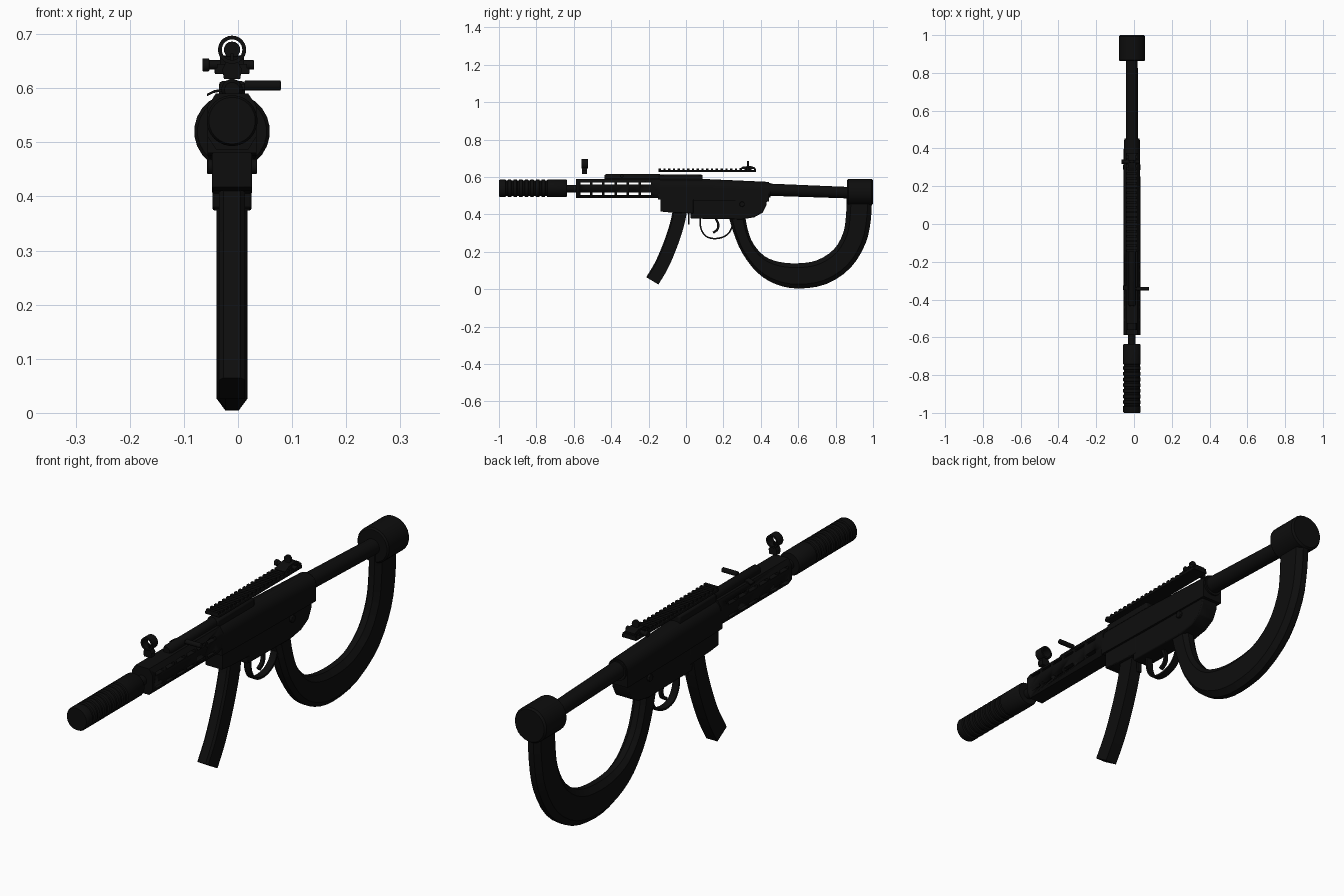
import bpy, bmesh, math
from mathutils import Vector

if "Cube" in bpy.data.objects:
    bpy.data.objects.remove(bpy.data.objects["Cube"])

CX = -0.011  # the body sits slightly left of the centre line
black = bpy.data.materials.new("matte_black")
black.diffuse_color = (0.004, 0.004, 0.004, 1)
black.use_nodes = True
black.node_tree.nodes["Principled BSDF"].inputs["Base Color"].default_value = black.diffuse_color


def finish(name, bm, smooth=True, bevel=0):
    bmesh.ops.recalc_face_normals(bm, faces=bm.faces)
    me = bpy.data.meshes.new(name)
    bm.to_mesh(me)
    bm.free()
    ob = bpy.data.objects.new(name, me)
    bpy.context.collection.objects.link(ob)
    me.materials.append(black)
    if bevel:
        mod = ob.modifiers.new("bevel", 'BEVEL')
        mod.width, mod.segments, mod.limit_method = bevel, 2, 'ANGLE'
    if smooth:
        bpy.ops.object.select_all(action='DESELECT')
        ob.select_set(True)
        bpy.context.view_layer.objects.active = ob
        bpy.ops.object.shade_smooth_by_angle(angle=math.radians(35))
    return ob


def loft(name, rings, smooth=True, bevel=0, closed=False):
    """Skin a list of equal point rings, capping the ends unless closed."""
    bm = bmesh.new()
    vs = [[bm.verts.new(p) for p in r] for r in rings]
    n = len(rings[0])
    pairs = list(zip(vs, vs[1:])) + ([(vs[-1], vs[0])] if closed else [])
    for a, b in pairs:
        for i in range(n):
            bm.faces.new((a[i], a[(i + 1) % n], b[(i + 1) % n], b[i]))
    if not closed:
        bm.faces.new(vs[0])
        bm.faces.new(vs[-1])
    return finish(name, bm, smooth, bevel)


def lathe(name, prof, n=28, x=CX):
    """Round part along y; profile entries are (y, z centre, radius)."""
    t = [2 * math.pi * (i + .5) / n for i in range(n)]
    return loft(name, [[(x + r * math.cos(a), y, z + r * math.sin(a)) for a in t]
                       for y, z, r in prof])


def side(name, pts, half, x=CX, bevel=0):
    """Extrude a (y, z) outline sideways."""
    return loft(name, [[(x + s * half, y, z) for y, z in pts] for s in (-1, 1)], bevel=bevel)


def box(name, x0, x1, y0, y1, z0, z1, bevel=0):
    return side(name, [(y0, z0), (y1, z0), (y1, z1), (y0, z1)], (x1 - x0) / 2, (x0 + x1) / 2, bevel)


def cross_tube(name, x0, x1, y, z, r, n=16):
    pts = [(y + r * math.cos(2 * math.pi * i / n), z + r * math.sin(2 * math.pi * i / n)) for i in range(n)]
    return side(name, pts, (x1 - x0) / 2, (x0 + x1) / 2, 0.002)


def strip(name, path, thick, half):
    """Thin band of constant thickness following a (y, z) path."""
    rings = []
    for i, (y, z) in enumerate(path):
        a, b = Vector(path[max(i - 1, 0)]), Vector(path[min(i + 1, len(path) - 1)])
        d = (b - a).normalized() * thick / 2
        rings.append([(CX + s * half, y - k * d.y, z + k * d.x)
                      for s, k in ((-1, -1), (1, -1), (1, 1), (-1, 1))])
    return loft(name, rings)


def smooth_path(pts, steps=4):
    """Catmull-Rom interpolation through the points."""
    p = [Vector(q) for q in pts]
    p = [2 * p[0] - p[1]] + p + [2 * p[-1] - p[-2]]
    out = []
    for a, b, c, d in zip(p, p[1:], p[2:], p[3:]):
        for k in range(steps):
            t = k / steps
            out.append(.5 * (2 * b + (c - a) * t + (2 * a - 5 * b + 4 * c - d) * t * t
                             + (3 * b - a - 3 * c + d) * t ** 3))
    return out + [p[-2]]


# Suppressor with shallow grooves along its front half
prof = [(-1, .54, .014), (-1, .54, .043), (-.994, .54, .047)]
for i in range(8):
    y = -.965 + i * .03
    prof += [(y, .54, .047), (y + .003, .54, .042), (y + .011, .54, .042), (y + .014, .54, .047)]
prof += [(-.641, .54, .047), (-.635, .54, .043)]
lathe("suppressor", prof)
lathe("barrel", [(-.64, .538, .02), (-.14, .538, .02)], 16)

# Handguard with two rows of vent slots cut through
sec = [(-.045, .51), (-.03, .487), (.03, .487), (.045, .51),
       (.045, .567), (.03, .59), (-.03, .59), (-.045, .567)]
guard = loft("handguard", [[(CX + x, y, z) for x, z in sec] for y in (-.587, -.14)])
for z in (.565, .511):
    for i in range(6):
        y = -.565 + i * .065
        cut = box("slot_cutter", -.2, .2, y, y + .052, z - .006, z + .006)
        cut.hide_render = True
        cut.hide_viewport = True
        m = guard.modifiers.new("slot", 'BOOLEAN')
        m.object, m.operation, m.solver = cut, 'DIFFERENCE', 'EXACT'

# Cocking tube, its lever and the bent catch opposite
lathe("cocking_tube", [(-.435, .597, .014), (-.425, .597, .02), (-.14, .597, .02)], 16)
cross_tube("cocking_lever", .012, .079, -.343, .605, .0095)
cross_tube("lever_stem", CX, .02, -.343, .602, .006)
loft("bent_catch", [[(x, y, z + k) for y, k in ((-.35, 0), (-.325, 0), (-.325, .005), (-.35, .005))]
                    for x, z in ((-.057, .585), (-.045, .591), (-.03, .594), (-.01, .594))])

# Upper receiver: rounded top tapering to the rear
def receiver_ring(y, top, bottom, half):
    arc = [(half * math.cos(math.pi * i / 10), top - .045 + .045 * math.sin(math.pi * i / 10))
           for i in range(11)]
    return [(CX + x, y, z) for x, z in [(half, bottom)] + arc + [(-half, bottom)]]

loft("upper_receiver", [receiver_ring(-.15, .592, .48, .045), receiver_ring(.09, .59, .475, .045),
                        receiver_ring(.445, .574, .47, .043)])
box("receiver_ridge", CX - .024, CX + .024, -.145, .088, .58, .613, .006)

# Lower frame and magazine well
side("lower_frame", [(.02, .50), (.025, .378), (.30, .374), (.365, .385), (.41, .41), (.43, .45),
                     (.435, .50)], .036, bevel=.004)
side("magazine_well", [(-.137, .50), (-.137, .416), (-.08, .41), (.04, .405), (.04, .50)], .037, bevel=.003)
box("magazine_catch", CX - .008, CX + .008, .012, .02, .345, .41)
for s in (-1, 1):  # selector pivots
    cross_tube("selector_pivot", CX + s * .041 - .005, CX + s * .041 + .005, .30, .455, .014)

# Curved magazine
mag = smooth_path([(-.028, .44), (-.05, .34), (-.085, .235), (-.13, .13), (-.18, .045)])
rings = []
for i, c in enumerate(mag):
    d = (mag[min(i + 1, len(mag) - 1)] - mag[max(i - 1, 0)]).normalized()
    nrm = Vector((-d.y, d.x)) * .038
    rings.append([(CX + x, c.x + nrm.x * k, c.y + nrm.y * k)
                  for x, k in ((-.024, -.8), (-.016, -1), (.016, -1), (.024, -.8), (.024, 1), (-.024, 1))])
loft("magazine", rings)

# Trigger and guard
strip("trigger_guard", smooth_path([(.075, .38), (.08, .325), (.105, .285), (.15, .271), (.2, .28),
                                    (.232, .305), (.25, .345)]), .008, .014)
strip("trigger", smooth_path([(.155, .385), (.172, .35), (.168, .32), (.145, .302)]), .012, .007)

# Grip that sweeps round into the shoulder stock
outer = smooth_path([(.225, .40), (.255, .30), (.30, .195), (.38, .09), (.48, .027), (.60, .004),
                     (.75, .028), (.88, .115), (.96, .245), (.988, .37), (.995, .50)], 3)
inner = smooth_path([(.315, .40), (.33, .32), (.36, .243), (.42, .177), (.50, .146), (.60, .139),
                     (.70, .155), (.79, .213), (.84, .30), (.855, .39), (.86, .50)], 3)
sec = [(-.012, 0), (.012, 0), (.029, .17), (.029, .83), (.012, 1), (-.012, 1), (-.029, .83), (-.029, .17)]
loft("grip_loop", [[(CX + x, *o.lerp(i, k)) for x, k in sec] for o, i in zip(outer, inner)])

# Stock tube and butt drum
lathe("stock_tube", [(.43, .533, .033), (.88, .516, .031)], 20)
lathe("tube_collar", [(.40, .53, .04), (.452, .53, .04)], 20)
lathe("butt_drum", [(.862, .52, .064), (.868, .52, .07), (.992, .52, .07), (1, .52, .064)], 24)

# Accessory rail with cross teeth
box("rail", CX - .032, CX + .032, -.147, .375, .626, .637, .002)
for i in range(21):
    y = -.147 + i * .0255
    box("rail_tooth", CX - .028, CX + .028, y, y + .012, .636, .645)

# Rear sight with its side knob
side("rear_sight_base", [(.28, .643), (.37, .643), (.37, .651), (.345, .66), (.305, .656)], .022)
box("rear_sight_leaf", CX - .008, CX + .008, .326, .336, .65, .685, .002)
cross_tube("sight_shaft", -.055, .03, .33, .643, .009)
cross_tube("sight_knob", -.066, -.053, .33, .643, .012)


# Sight rings: front hood and rear aperture
def hoop(name, y0, y1, z, r_in, r_out, n=28):
    rings = []
    for i in range(n):
        a = 2 * math.pi * i / n
        rings.append([(CX + r * math.cos(a), y, z + r * math.sin(a))
                      for r, y in ((r_in, y0), (r_out, y0), (r_out, y1), (r_in, y1))])
    return loft(name, rings, closed=True)

hoop("front_sight_hood", -.56, -.525, .671, .019, .026)
hoop("rear_aperture", .326, .336, .671, .007, .015, 20)
loft("front_sight_post", [[(CX + s * w, y, z) for s, y in ((-1, -.555), (1, -.555), (1, -.53), (-1, -.53))]
                          for z, w in ((.617, .015), (.635, .018), (.65, .01))])
box("front_sight_blade", CX - .003, CX + .003, -.546, -.538, .645, .664)
